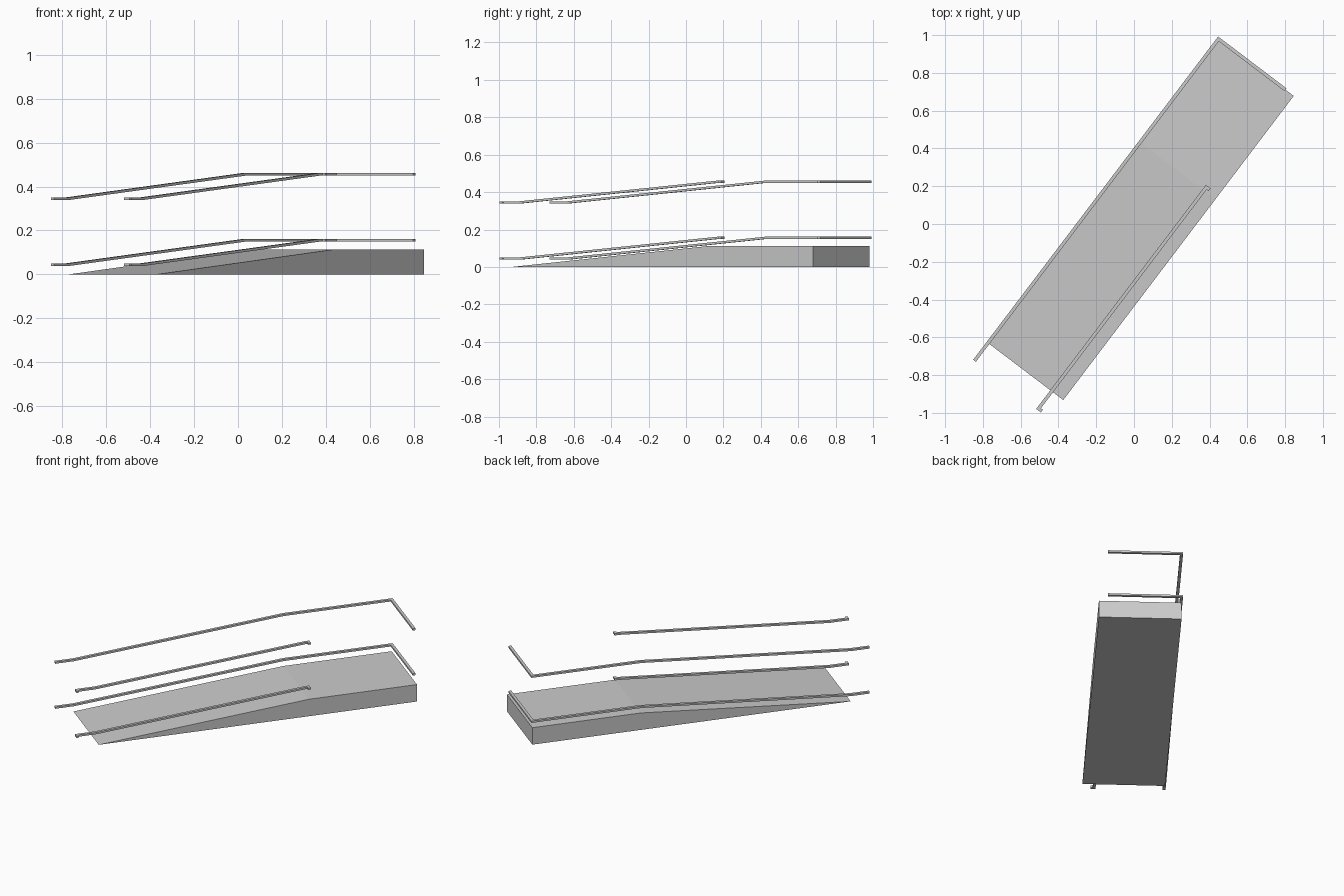
import bpy, bmesh, math
from mathutils import Vector, Matrix

if "Cube" in bpy.data.objects:
    bpy.data.objects.remove(bpy.data.objects["Cube"])

# Local frame: u runs up the ramp, v across it, origin at the low left corner
L, W, H, BREAK = 2.02, 0.5, 0.113, 1.333
ANGLE = math.atan2(0.797, 0.604)
PLACE = Matrix.Translation((-0.773, -0.63, 0)) @ Matrix.Rotation(ANGLE, 4, 'Z')


def finish(name, bm):
    bmesh.ops.recalc_face_normals(bm, faces=bm.faces)
    bm.transform(PLACE)
    me = bpy.data.meshes.new(name)
    bm.to_mesh(me)
    bm.free()
    ob = bpy.data.objects.new(name, me)
    bpy.context.collection.objects.link(ob)
    return ob


def rail(name, path, w=0.018, h=0.012):
    """Sweep a rectangular bar along a path with mitred plan corners."""
    pts = [Vector((u, -v, z)) for u, v, z in path]
    bm = bmesh.new()
    rings = []
    for i, p in enumerate(pts):
        a = (p - pts[i - 1]) if i else pts[1] - p
        b = (pts[i + 1] - p) if i < len(pts) - 1 else a
        a, b = (Vector((d.x, d.y, 0)).normalized() for d in (a, b))
        t = (a + b).normalized()
        side = Vector((-t.y, t.x, 0)) * (w / 2 / t.dot(a))
        up = Vector((0, 0, h / 2))
        rings.append([bm.verts.new(p + s * side + k * up)
                      for s, k in ((-1, -1), (1, -1), (1, 1), (-1, 1))])
    for r, q in zip(rings, rings[1:]):
        for j in range(4):
            k = (j + 1) % 4
            bm.faces.new((r[j], r[k], q[k], q[j]))
    bm.faces.new(rings[0])
    bm.faces.new(rings[-1])
    return finish(name, bm)


# Ramp with level landing: side profile extruded across the width
bm = bmesh.new()
profile = [bm.verts.new((u, 0, z)) for u, z in ((0, 0), (L, 0), (L, H), (BREAK, H))]
face = bm.faces.new(profile)
ext = bmesh.ops.extrude_face_region(bm, geom=[face])
bmesh.ops.translate(bm, vec=(0, -W, 0),
                    verts=[g for g in ext["geom"] if isinstance(g, bmesh.types.BMVert)])
finish("ramp", bm)

# Lower and upper handrails on both sides
for label, z in (("lower", 0.045), ("upper", 0.345)):
    top = z + 0.111
    rail(label + "_left_handrail",
         [(-0.118, 0, z), (0, 0, z), (BREAK, 0, top), (L, 0, top), (L, 0.445, top)])
    rail(label + "_right_handrail",
         [(-0.115, 0.445, z), (-0.115, 0.423, z), (0, 0.423, z),
          (BREAK, 0.423, top), (1.355, 0.423, top), (1.355, 0.445, top)])
